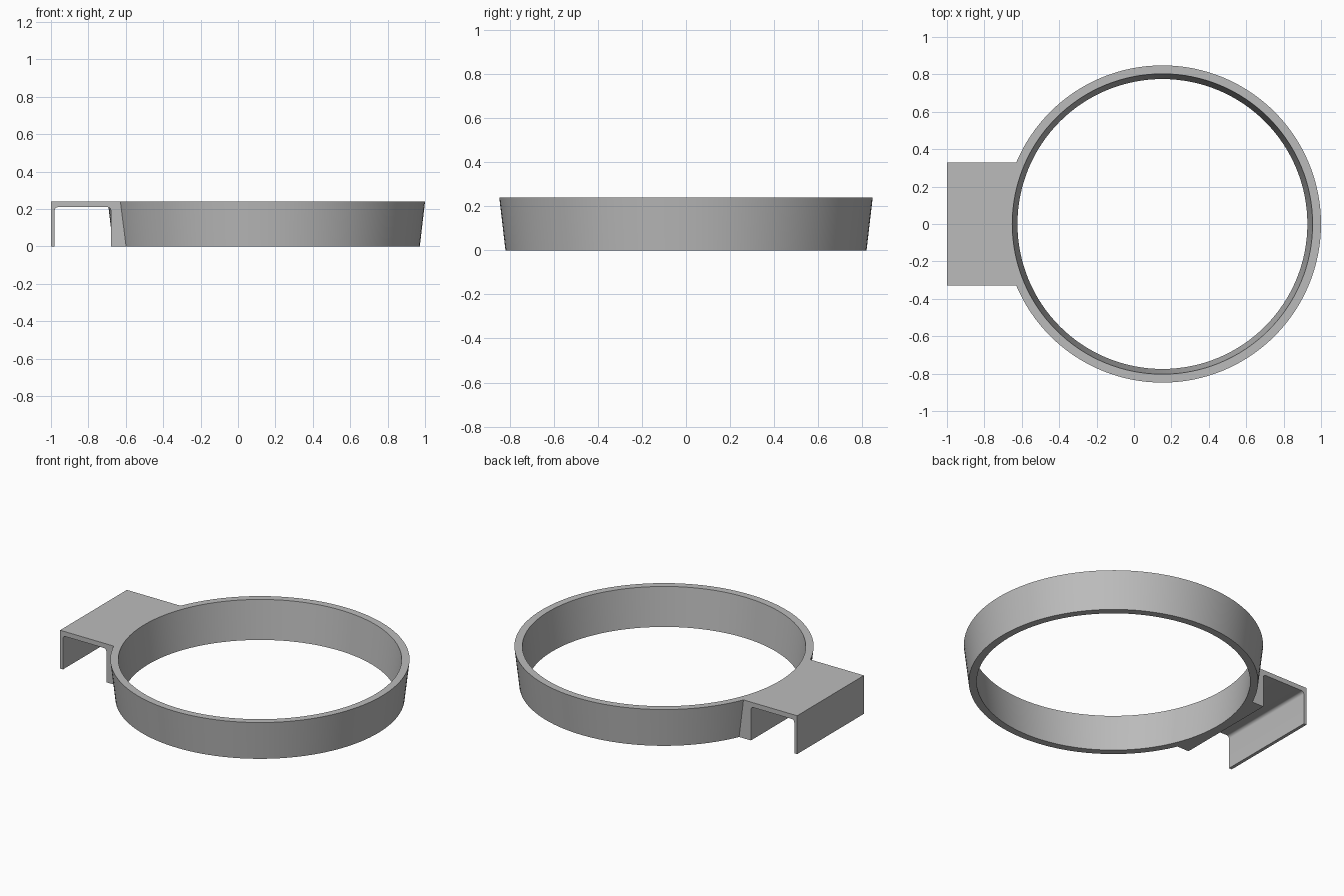
import bpy
import bmesh
from math import cos, sin, pi

if "Cube" in bpy.data.objects:
    bpy.data.objects.remove(bpy.data.objects["Cube"], do_unlink=True)

HEIGHT = 0.24
RING_X = 0.152
FLARE = 0.028        # radius gained from bottom to top
HALF_WIDTH = 0.33    # bracket half width

grey = bpy.data.materials.new("plain grey")
grey.use_nodes = True
grey.diffuse_color = (0.5, 0.5, 0.5, 1)
grey.node_tree.nodes["Principled BSDF"].inputs["Base Color"].default_value = (0.5, 0.5, 0.5, 1)


def add_object(name, bm):
    bmesh.ops.recalc_face_normals(bm, faces=bm.faces)
    mesh = bpy.data.meshes.new(name)
    bm.to_mesh(mesh)
    bm.free()
    mesh.materials.append(grey)
    obj = bpy.data.objects.new(name, mesh)
    bpy.context.collection.objects.link(obj)
    return obj


def flared_disc(name, bottom_radius, overshoot=0.0):
    """Solid frustum, optionally lengthened at both ends along its slope."""
    extra = FLARE * overshoot / HEIGHT
    bm = bmesh.new()
    bmesh.ops.create_cone(bm, cap_ends=True, segments=128,
                          radius1=bottom_radius - extra,
                          radius2=bottom_radius + FLARE + extra,
                          depth=HEIGHT + 2 * overshoot)
    bmesh.ops.translate(bm, verts=bm.verts, vec=(RING_X, 0, HEIGHT / 2))
    return add_object(name, bm)


def fillet(cx, cz, radius, start, steps=5):
    """Quarter arc running clockwise from the start angle."""
    angles = [start - pi / 2 * i / steps for i in range(steps + 1)]
    return [(cx + radius * cos(a), cz + radius * sin(a)) for a in angles]


# Hanging bracket: channel profile with rounded inner corners, extruded in y
left, right, roof, r = -0.98, -0.68, 0.21, 0.018
profile = [(-1, HEIGHT), (-1, 0), (left, 0)]
profile += fillet(left + r, roof - r, r, pi)
profile += fillet(right - r, roof - r, r, pi / 2)
profile += [(right, 0), (-0.5, 0), (-0.5, HEIGHT)]
bm = bmesh.new()
face = bm.faces.new([bm.verts.new((x, -HALF_WIDTH, z)) for x, z in profile])
extruded = bmesh.ops.extrude_face_region(bm, geom=[face], use_keep_orig=True)
bmesh.ops.translate(bm, vec=(0, 2 * HALF_WIDTH, 0),
                    verts=[v for v in extruded["geom"] if isinstance(v, bmesh.types.BMVert)])
bracket = add_object("bracket", bm)

# Flared ring joined to the bracket, then hollowed out
holder = flared_disc("ring_with_bracket", 0.82)
opening = flared_disc("ring_opening_cutter", 0.775, overshoot=0.1)

bpy.ops.object.select_all(action="DESELECT")
bpy.context.view_layer.objects.active = holder
holder.select_set(True)
for tool, operation in ((bracket, "UNION"), (opening, "DIFFERENCE")):
    mod = holder.modifiers.new(operation.title(), "BOOLEAN")
    mod.operation = operation
    mod.solver = "EXACT"
    mod.object = tool
    bpy.ops.object.modifier_apply(modifier=mod.name)
    bpy.data.objects.remove(tool, do_unlink=True)

bpy.ops.object.shade_smooth_by_angle(angle=pi / 6)
